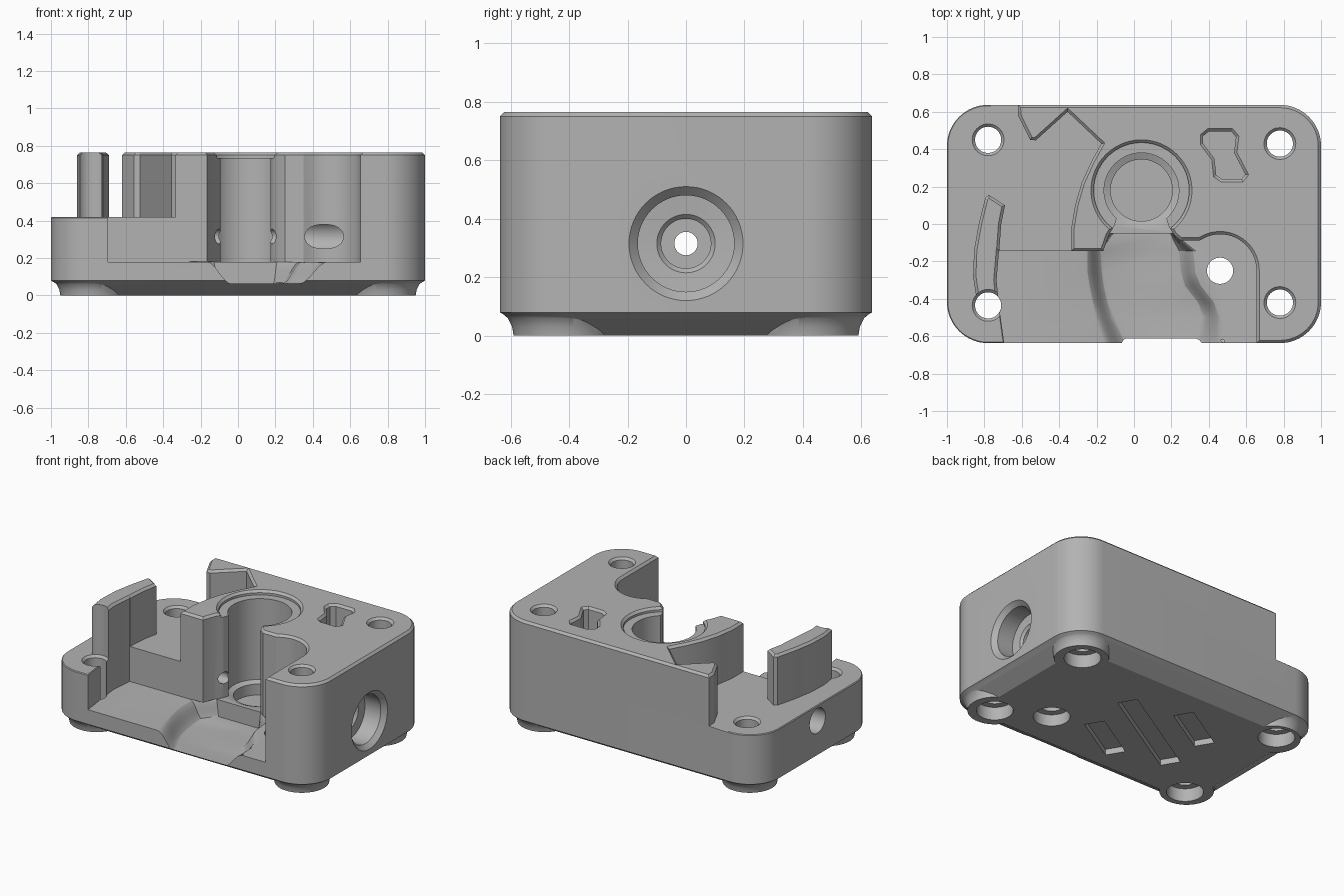
import bpy, bmesh, math
from mathutils import Vector, Matrix

if "Cube" in bpy.data.objects:
    bpy.data.objects.remove(bpy.data.objects["Cube"])

TOP, SHELF, FLOOR, EDGE = 0.765, 0.42, 0.18, 0.015

metal = bpy.data.materials.new("plain grey")
metal.use_nodes = True
metal.diffuse_color = (0.45, 0.45, 0.45, 1)
metal.node_tree.nodes["Principled BSDF"].inputs["Base Color"].default_value = (0.45, 0.45, 0.45, 1)


def arc(cx, cy, r, start, end, n):
    angles = [math.radians(start + (end - start) * i / n) for i in range(n + 1)]
    return [(cx + r * math.cos(a), cy + r * math.sin(a)) for a in angles]


def offset(points, d):
    """Move a counter-clockwise outline outwards by d with mitred corners."""
    out = []
    for i, p in enumerate(points):
        a, b, c = Vector(points[i - 1]), Vector(p), Vector(points[(i + 1) % len(points)])
        u, v = (b - a).normalized(), (c - b).normalized()
        n1, n2 = Vector((u.y, -u.x)), Vector((v.y, -v.x))
        out.append(b + (n1 + n2) * d / max(0.3, 1 + n1.dot(n2)))
    return out


def loft(name, rings):
    """Solid through a stack of equally long 3D rings."""
    bm = bmesh.new()
    loops = [[bm.verts.new(p) for p in ring] for ring in rings]
    for lo, hi in zip(loops, loops[1:]):
        for i in range(len(lo)):
            bm.faces.new((lo[i - 1], lo[i], hi[i], hi[i - 1]))
    bm.faces.new(loops[0][::-1])
    bm.faces.new(loops[-1])
    bmesh.ops.recalc_face_normals(bm, faces=bm.faces)
    mesh = bpy.data.meshes.new(name)
    bm.to_mesh(mesh)
    bm.free()
    mesh.materials.append(metal)
    ob = bpy.data.objects.new(name, mesh)
    bpy.context.collection.objects.link(ob)
    return ob


def prism(name, points, levels):
    """Outline stacked at (height, outward offset) levels."""
    return loft(name, [[(p[0], p[1], z) for p in offset(points, d)] for z, d in levels])


def turned(name, x, y, levels, n=64):
    """Round solid from (height, radius) levels."""
    return loft(name, [[(px, py, z) for px, py in arc(x, y, r, 0, 360, n)[:-1]] for z, r in levels])


def combine(target, other, operation):
    mod = target.modifiers.new(operation, "BOOLEAN")
    mod.operation, mod.object, mod.solver = operation, other, "EXACT"
    bpy.context.view_layer.objects.active = target
    bpy.ops.object.modifier_apply(modifier=mod.name)
    bpy.data.objects.remove(other)


# Main block with rounded corners and chamfered top and bottom
outline = []
for cx, cy, start in ((0.78, 0.417, 0), (-0.78, 0.417, 90), (-0.78, -0.417, 180), (0.78, -0.417, 270)):
    outline += arc(cx, cy, 0.22, start, start + 90, 16)
body = prism("housing_block", outline, [(0, -0.13), (0.08, 0), (TOP - EDGE, 0), (TOP, -EDGE)])

# Flared corner feet
for sx in (-1, 1):
    for sy in (-1, 1):
        foot = turned("foot", sx * 0.78, sy * 0.42,
                      [(0, 0.17), (0.03, 0.175), (0.06, 0.19), (0.08, 0.212), (0.15, 0.212)])
        combine(body, foot, "UNION")

# Low shelf on the model's right
flare = [(TOP - EDGE, 0), (TOP + EDGE, 2 * EDGE)]
shelf = [(-1.3, -0.9), (-0.335, -0.9), (-0.335, -0.02), (-0.315, 0.1), (-0.28, 0.22), (-0.23, 0.33),
         (-0.175, 0.43), (-0.355, 0.6), (-0.525, 0.447), (-0.555, 0.45), (-0.62, 0.58), (-0.625, 0.9), (-1.3, 0.9)]
combine(body, prism("shelf_cutter", shelf, [(SHELF, 0)] + flare), "DIFFERENCE")

# Curved upright fin standing on the shelf
fin = [(-0.845, -0.38), (-0.71, -0.38), (-0.72, -0.14), (-0.71, 0), (-0.69, 0.1),
       (-0.775, 0.155), (-0.795, 0.14), (-0.83, 0), (-0.855, -0.14), (-0.86, -0.28)]
combine(body, prism("fin", fin, [(0.3, 0), (TOP - EDGE, 0), (TOP, -EDGE)]), "UNION")

# Open front pocket with a round lobe and a flared neck
pocket = [(-0.69, -0.8), (0.655, -0.8)] + arc(0.46, -0.25, 0.195, 0, 110, 20)
pocket += [(0.35, -0.088), (0.25, -0.088), (0.215, -0.06), (0.185, -0.01), (0.17, 0.04), (0.17, 0.1),
           (-0.09, 0.1), (-0.09, 0.04), (-0.105, -0.01), (-0.135, -0.06), (-0.165, -0.145),
           (-0.722, -0.145), (-0.735, -0.3), (-0.72, -0.45), (-0.695, -0.63)]
combine(body, prism("pocket_cutter", pocket, [(FLOOR, 0)] + flare), "DIFFERENCE")

# Small chamfer around the shelf
bm = bmesh.new()
bm.from_mesh(body.data)
rim = [e for e in bm.edges if all(abs(v.co.z - SHELF) < 1e-4 for v in e.verts)
       and len(e.link_faces) == 2 and e.calc_face_angle_signed() > 0.8]
bmesh.ops.bevel(bm, geom=rim, offset=0.012, segments=1, affect="EDGES", clamp_overlap=True)
bm.to_mesh(body.data)
bm.free()

# Main bore with a shallow rim step and a narrower seat in the floor
bore = turned("bore_cutter", 0.04, 0.18, [(0.09, 0.165), (0.165, 0.165), (FLOOR, 0.2), (TOP - 0.03, 0.2),
              (TOP - 0.03, 0.255), (TOP - EDGE, 0.255), (TOP + EDGE, 0.285)], 96)
combine(body, bore, "DIFFERENCE")

# Curved drain channel: y, left top, left bottom, right bottom, right top
rings = []
for y, a, b, c, d in ((-0.8, -0.14, 0.0, 0.3, 0.48), (-0.62, -0.17, -0.04, 0.33, 0.48),
                      (-0.5, -0.21, -0.1, 0.36, 0.47), (-0.42, -0.23, -0.13, 0.33, 0.44),
                      (-0.33, -0.25, -0.15, 0.26, 0.37), (-0.26, -0.26, -0.16, 0.24, 0.34),
                      (-0.145, -0.26, -0.17, 0.23, 0.33), (-0.05, -0.13, -0.11, 0.19, 0.21)):
    ring = [(a, y, 0.3), (a, y, FLOOR)]
    for i in range(1, 9):
        ring.append((a + (b - a) * i / 8, y, 0.1225 + 0.0575 * math.cos(math.pi * i / 8)))
    for i in range(9):
        ring.append((c + (d - c) * i / 8, y, 0.1225 - 0.0575 * math.cos(math.pi * i / 8)))
    # Keep the cutter low where the walls close in
    rings.append([(x, py, min(z, FLOOR + 0.002)) for x, py, z in ring + [(d, y, 0.3)]])
combine(body, loft("channel_cutter", rings), "DIFFERENCE")

# Corner screw holes and the drain hole, counterbored from below
for x, y, top in ((-0.78, 0.45, SHELF), (-0.78, -0.435, SHELF), (0.78, 0.43, TOP), (0.78, -0.42, TOP)):
    hole = turned("hole_cutter", x, y, [(-0.1, 0.115), (0.09, 0.115), (0.09, 0.07),
                  (top - EDGE, 0.07), (top, 0.085), (0.85, 0.085)], 48)
    combine(body, hole, "DIFFERENCE")
drain = turned("drain_cutter", 0.46, -0.25, [(-0.1, 0.115), (0.08, 0.115), (0.08, 0.07), (0.3, 0.07)], 48)
combine(body, drain, "DIFFERENCE")

# Stepped cross bore from side to side
cross = turned("cross_bore_cutter", 0, 0, [(-1.1, 0.085), (-0.6, 0.085), (-0.6, 0.04), (0.3, 0.04),
               (0.3, 0.085), (0.83, 0.085), (0.845, 0.1), (0.85, 0.165), (0.97, 0.165), (1.03, 0.225)])
cross.data.transform(Matrix.Translation((0, 0, 0.315)) @ Matrix.Rotation(math.pi / 2, 4, "Y"))
combine(body, cross, "DIFFERENCE")

# Waisted relief pocket in the top
relief = [(0.37, 0.47), (0.37, 0.43), (0.43, 0.35), (0.44, 0.26), (0.47, 0.24), (0.575, 0.24),
          (0.595, 0.265), (0.535, 0.38), (0.545, 0.465), (0.52, 0.495), (0.4, 0.495)]
combine(body, prism("relief_cutter", relief, [(0.5, 0)] + flare), "DIFFERENCE")

# Three slanted slots underneath
for x, y, length in ((0.035, -0.24, 0.4), (-0.13, -0.01, 0.82), (-0.32, 0.2, 0.4)):
    h, w = length / 2, 0.065
    slot = prism("slot_cutter", [(-h, -w), (h, -w), (h, w), (-h, w)], [(-0.1, 0), (0.04, 0)])
    slot.data.transform(Matrix.Translation((x, y, 0)) @ Matrix.Rotation(math.radians(31), 4, "Z"))
    combine(body, slot, "DIFFERENCE")

bpy.ops.object.select_all(action="DESELECT")
body.select_set(True)
bpy.context.view_layer.objects.active = body
bpy.ops.object.shade_smooth_by_angle(angle=math.radians(25))
